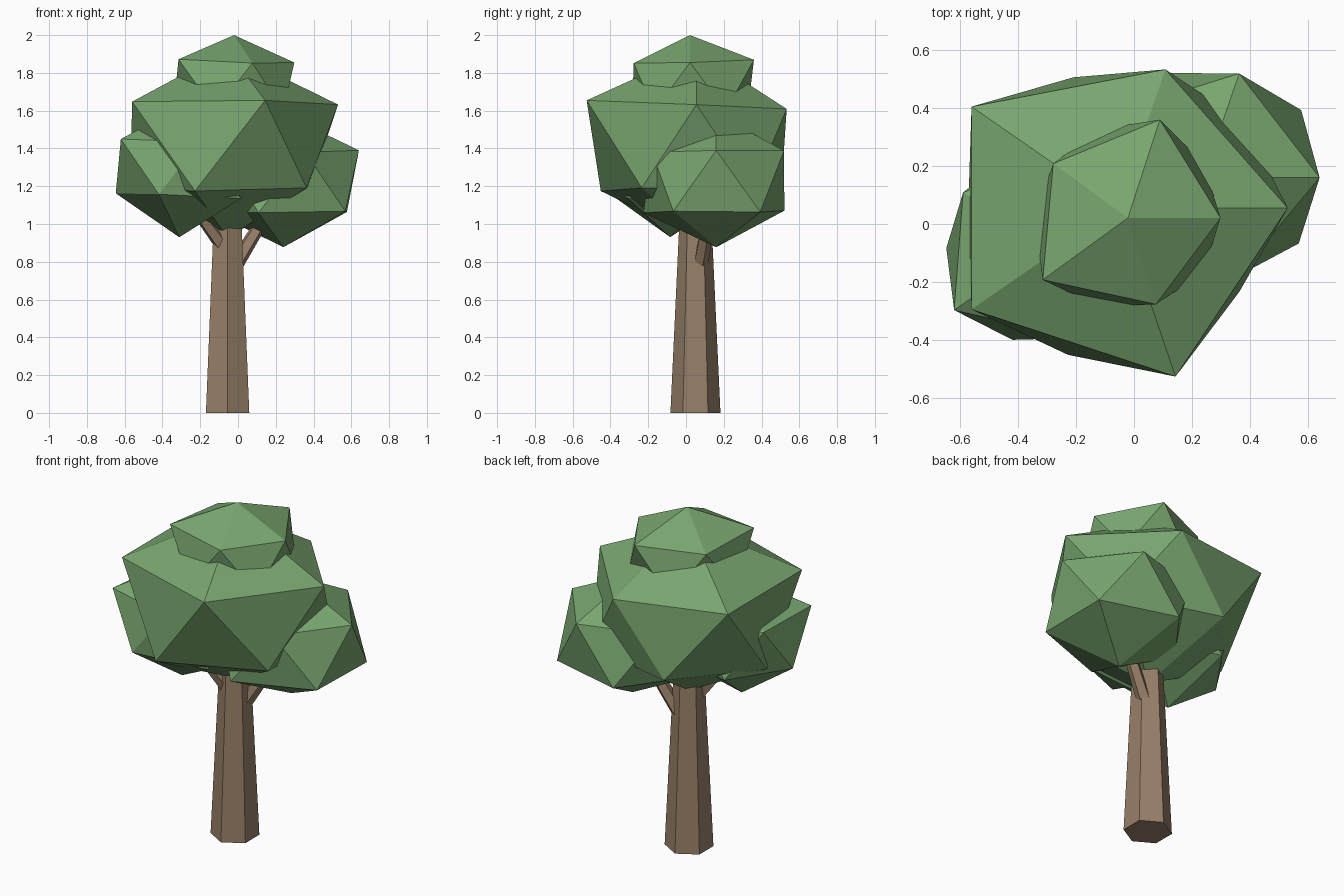
import bpy
import bmesh
import math
from mathutils import Vector

if "Cube" in bpy.data.objects:
    bpy.data.objects.remove(bpy.data.objects["Cube"], do_unlink=True)


def make_material(name, rgb):
    mat = bpy.data.materials.new(name)
    mat.use_nodes = True
    color = (*rgb, 1.0)
    mat.diffuse_color = color
    mat.node_tree.nodes["Principled BSDF"].inputs["Base Color"].default_value = color
    return mat


leaf_green = make_material("leaf green", (0.19, 0.38, 0.16))
bark_brown = make_material("bark brown", (0.31, 0.215, 0.14))


def add_object(name, bm, mat):
    bmesh.ops.recalc_face_normals(bm, faces=bm.faces)
    mesh = bpy.data.meshes.new(name)
    bm.to_mesh(mesh)
    bm.free()
    mesh.materials.append(mat)
    obj = bpy.data.objects.new(name, mesh)
    bpy.context.collection.objects.link(obj)
    return obj


def tapered_limb(name, start, end, r_start, r_end, sides, turn=0.0):
    """Faceted, tapered cylinder between two points."""
    start, end = Vector(start), Vector(end)
    axis = end - start
    bm = bmesh.new()
    bmesh.ops.create_cone(bm, cap_ends=True, segments=sides,
                          radius1=r_start, radius2=r_end, depth=axis.length)
    obj = add_object(name, bm, bark_brown)
    spin = Vector((0, 0, 1)).rotation_difference(axis).to_matrix().to_4x4()
    obj.data.transform(spin)
    obj.location = (start + end) / 2
    obj.rotation_euler.z = turn
    return obj


def leaf_clump(name, center, stretch, top, upper, lower, bottom):
    """Uneven twenty-sided clump; radii run round each ring from +x."""
    bm = bmesh.new()
    center = Vector(center)
    sin_lat = 1 / math.sqrt(5)
    cos_lat = 2 * sin_lat

    def point(direction, radius):
        offset = Vector(d * s for d, s in zip(direction, stretch)) * radius
        return bm.verts.new(center + offset)

    def ring(radii, z, shift):
        verts = []
        for i, radius in enumerate(radii):
            a = math.tau * (i + shift) / len(radii)
            verts.append(point((cos_lat * math.cos(a), cos_lat * math.sin(a), z), radius))
        return verts

    tip, base = point((0, 0, 1), top), point((0, 0, -1), bottom)
    up, low = ring(upper, sin_lat, 0), ring(lower, -sin_lat, 0.5)
    for i in range(5):
        j = (i + 1) % 5
        bm.faces.new((tip, up[i], up[j]))
        bm.faces.new((up[i], low[i], up[j]))
        bm.faces.new((low[i], low[j], up[j]))
        bm.faces.new((base, low[j], low[i]))
    return add_object(name, bm, leaf_green)


# Trunk and the two branches
tapered_limb("trunk", (-0.055, 0.05, 0), (-0.055, 0.05, 1.1), 0.1325, 0.081, 6)
tapered_limb("left_branch", (-0.03, 0.07, 0.755), (0.24, 0.15, 1.2), 0.043, 0.03, 5)
tapered_limb("right_branch", (-0.055, 0.03, 0.85), (-0.31, -0.08, 1.2), 0.043, 0.03, 5)

# Foliage clumps
wide = (1.05, 1.0, 0.84)
leaf_clump("main_foliage", (-0.055, 0.055, 1.398), wide, 0.62,
           (0.623, 0.562, 0.665, 0.665, 0.683),
           (0.57, 0.53, 0.55, 0.595, 0.55), 0.56)
leaf_clump("top_foliage", (-0.021, 0.021, 1.727), (1, 1, 0.8), 0.341,
           (0.357, 0.398, 0.356, 0.406, 0.35),
           (0.36, 0.36, 0.36, 0.36, 0.36), 0.35)
leaf_clump("left_foliage", (0.24, 0.16, 1.23), wide, 0.42,
           (0.426, 0.422, 0.42, 0.42, 0.4),
           (0.443, 0.424, 0.42, 0.454, 0.432), 0.42)
leaf_clump("right_foliage", (-0.311, -0.083, 1.297), wide, 0.38,
           (0.37, 0.37, 0.366, 0.407, 0.365),
           (0.4, 0.38, 0.358, 0.372, 0.43), 0.437)
